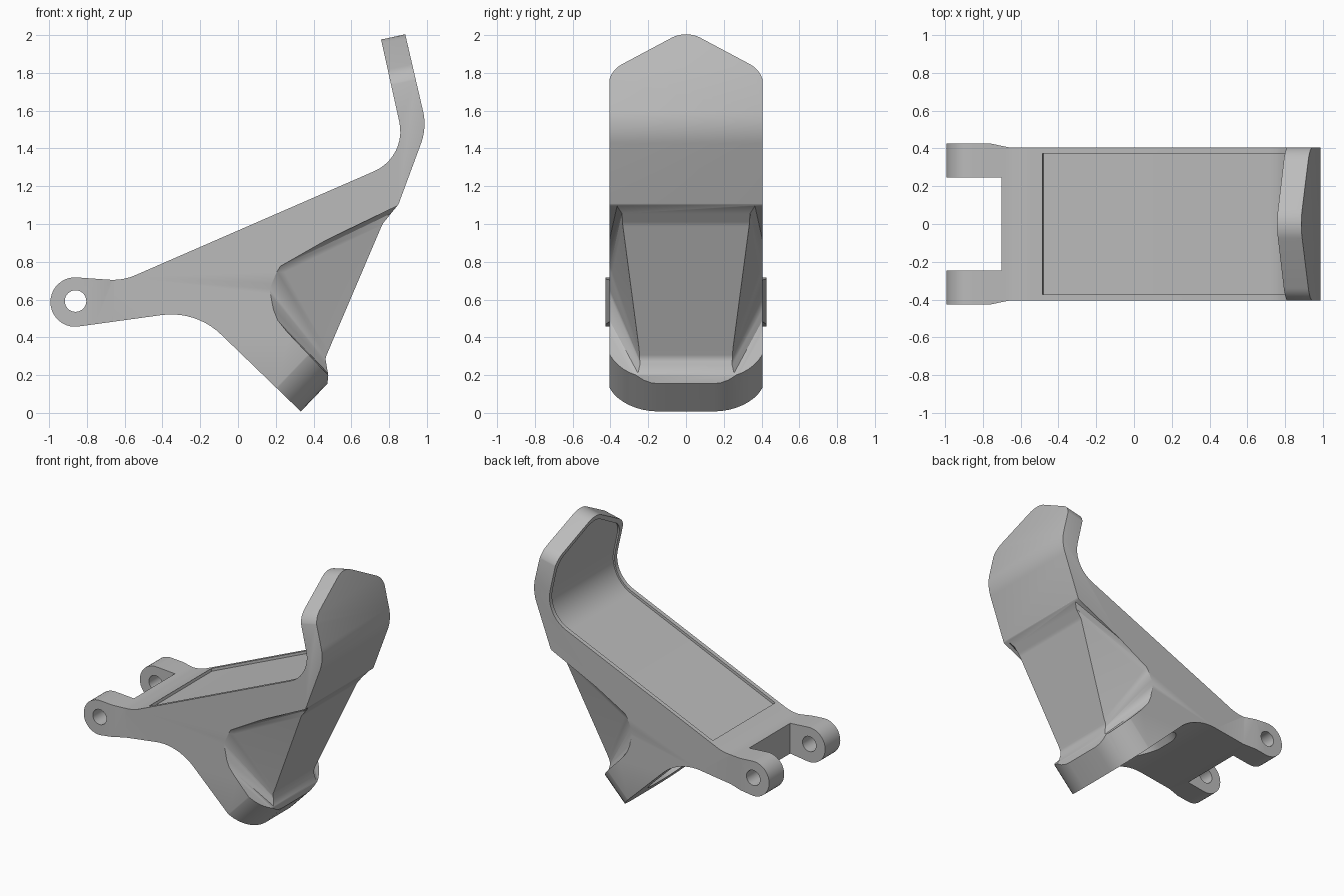
import bpy, bmesh, math
from mathutils import Vector

if "Cube" in bpy.data.objects:
    bpy.data.objects.remove(bpy.data.objects["Cube"])

grey = bpy.data.materials.new("plain grey")
grey.use_nodes = True
COLOUR = (0.5, 0.5, 0.5, 1)
grey.diffuse_color = COLOUR
grey.node_tree.nodes["Principled BSDF"].inputs["Base Color"].default_value = COLOUR


def rounded(corners, steps=10):
    """Closed outline of (u, v, radius) corners with arcs at the corners."""
    out = []
    for i, (u, v, r) in enumerate(corners):
        p = Vector((u, v))
        if r == 0:
            out.append(p)
            continue
        a = (Vector(corners[i - 1][:2]) - p).normalized()
        b = (Vector(corners[(i + 1) % len(corners)][:2]) - p).normalized()
        half = math.acos(a.dot(b)) / 2
        centre = p + (a + b).normalized() * (r / math.sin(half))
        start = p + a * (r / math.tan(half)) - centre
        end = p + b * (r / math.tan(half)) - centre
        turn = math.atan2(start.x * end.y - start.y * end.x, start.dot(end))
        for k in range(steps + 1):
            c, s = math.cos(turn * k / steps), math.sin(turn * k / steps)
            out.append(centre + Vector((c * start.x - s * start.y, s * start.x + c * start.y)))
    return out


def finish(name, bm):
    """Turn a closed bmesh into an object with outward normals."""
    bmesh.ops.recalc_face_normals(bm, faces=bm.faces[:])
    if bm.calc_volume(signed=True) < 0:
        bmesh.ops.reverse_faces(bm, faces=bm.faces[:])
    me = bpy.data.meshes.new(name)
    bm.to_mesh(me)
    bm.free()
    me.materials.append(grey)
    ob = bpy.data.objects.new(name, me)
    bpy.context.scene.collection.objects.link(ob)
    return ob


def prism(name, outline, place, lo, hi):
    """Extrude an outline from lo to hi; place(u, v, w) gives the 3D point."""
    bm = bmesh.new()
    low, high = [[bm.verts.new(place(p[0], p[1], w)) for p in outline] for w in (lo, hi)]
    bm.faces.new(low[::-1])
    bm.faces.new(high)
    for i in range(len(outline)):
        bm.faces.new((low[i - 1], low[i], high[i], high[i - 1]))
    return finish(name, bm)


def rounded_hull(name, points, radius):
    """Convex hull of equal balls placed at the points."""
    bm = bmesh.new()
    bmesh.ops.create_icosphere(bm, subdivisions=2, radius=radius)
    ball = [v.co.copy() for v in bm.verts]
    bm.clear()
    for p in points:
        for d in ball:
            bm.verts.new(Vector(p) + d)
    bmesh.ops.convex_hull(bm, input=bm.verts[:])
    loose = [v for v in bm.verts if not v.link_faces]
    bmesh.ops.delete(bm, geom=loose, context="VERTS")
    return finish(name, bm)


def combine(ob, tool, op="DIFFERENCE"):
    mod = ob.modifiers.new("step", "BOOLEAN")
    mod.operation = op
    mod.solver = "EXACT"
    mod.object = tool
    bpy.context.view_layer.objects.active = ob
    bpy.ops.object.modifier_apply(modifier=mod.name)
    bpy.data.objects.remove(tool)


def side(u, v, w):
    return (u, w, v)


def plan(u, v, w):
    return (u, v, w)


def socket(u, v, w):
    """u across, v up the socket mouth, w into the socket."""
    return (0.335 - 0.72 * v + 0.69 * w, u, 0.01 + 0.69 * v + 0.72 * w)


def hood(u, v, w):
    """Outline across the hood, sheared along its thickness."""
    return (w, u, v + 0.22 * (w - 0.85))


def hood_outline(inset, foot):
    w, top = 0.41 - inset, 2.02 - inset
    right = foot + [(w, top - 0.23 + inset * 0.4, 0.14)]
    left = [(-u, v, r) for u, v, r in reversed(right)]
    return rounded(right + [(0, top, 0.16)] + left)


# Side profile of the whole bracket
back = [(0.75, 2.01, 0), (0.876, 2.045, 0), (1.0, 1.51, 0.3), (0.85, 1.105, 0.02)]
neck = [(0.765, 1.0, 0.1), (0.462, 0.29, 0.06), (0.478, 0.2, 0), (0.47, 0.12, 0), (0.36, -0.019, 0)]
arm = [(-0.222, 0.543, 0.38), (-0.993, 0.437, 0.13), (-0.993, 0.727, 0.13), (-0.61, 0.7, 0.3)]
bend = [(0.895, 1.355, 0.23)]
body = prism("bracket", rounded(back + neck + arm + bend), side, -0.425, 0.425)

# Side trims, leaving the hinge ears slightly proud
for s in (-1, 1):
    trim = [(-0.78, 0.43), (-0.66, 0.405), (1.3, 0.405), (1.3, 0.6), (-0.78, 0.6)]
    combine(body, prism("trim_cutter", [(x, s * y) for x, y in trim], plan, -1, 3))

# Pointed hood tip and rounded socket end
tip = hood_outline(0, [(0.6, -1.5, 0), (0.6, 1.42, 0), (0.41, 1.43, 0)])
combine(body, prism("tip_cutter", tip, hood, -2, 2), "INTERSECT")
u_shape = rounded([(0.6, 3, 0), (-0.6, 3, 0), (-0.6, 0.36, 0), (-0.43, 0.35, 0.05),
                   (-0.4, 0, 0.28), (0.4, 0, 0.28), (0.43, 0.35, 0.05), (0.6, 0.36, 0)])
combine(body, prism("socket_cutter", u_shape, socket, -3, 3), "INTERSECT")

# Soften the outer edge of the hood
bm = bmesh.new()
bm.from_mesh(body.data)
bmesh.ops.dissolve_limit(bm, angle_limit=0.01, verts=bm.verts[:], edges=bm.edges[:])
sharp = []
for e in bm.edges:
    m = (e.verts[0].co + e.verts[1].co) / 2
    outer = m.x > 0.93 - 0.2 * max(0, m.z - 1.6) - 0.45 * max(0, 1.35 - m.z)
    if m.z > 1.13 and outer and len(e.link_faces) == 2 and e.calc_face_angle() > 0.7:
        sharp.append(e)
bmesh.ops.bevel(bm, geom=sharp, offset=0.03, segments=4, profile=0.5, affect="EDGES", clamp_overlap=True)
bm.to_mesh(body.data)
bm.free()

# Soft pockets that narrow the neck
for s in (-1, 1):
    core = [(0.225, 0.55, 0.45), (0.2, 0.66, 0.455), (0.245, 0.745, 0.45),
            (0.56, 0.197, 0.26), (0.9, 1.06, 0.38)]
    points = [(x, s * y, z) for x, z, depth in core for y in (depth, 0.7)]
    combine(body, rounded_hull("pocket_cutter", points, 0.06))

# Hinge fork gap and pin hole
combine(body, prism("fork_cutter", [(-1.2, -0.245), (-0.7, -0.245), (-0.7, 0.245), (-1.2, 0.245)], plan, 0, 1))
angles = [k * math.pi / 16 for k in range(32)]
ring = [(-0.86 + 0.057 * math.cos(a), 0.592 + 0.057 * math.sin(a)) for a in angles]
combine(body, prism("pin_cutter", ring, side, -1, 1))

# Shallow pad recess running up into the hood
lower = [(-0.48, 0.735, 0), (0.907, 1.34, 0.255), (0.74, 2.15, 0)]
upper = [(0.68, 2.13, 0), (0.835, 1.39, 0.17), (-0.5, 0.81, 0)]
pad = prism("pad_cutter", rounded(lower + upper), side, -0.5, 0.5)
limit = hood_outline(0.037, [(0.373, -1.5, 0)])
combine(pad, prism("pad_limit", limit, hood, -2, 2), "INTERSECT")
combine(body, pad)

# Socket cavity in the underside
mouth = rounded([(0.25, 0.15, 0.2), (0.25, 0.8, 0.2), (-0.25, 0.8, 0.2), (-0.25, 0.15, 0.2)])
combine(body, prism("cavity_cutter", mouth, socket, -0.2, 0.3))

bpy.ops.object.select_all(action="DESELECT")
body.select_set(True)
bpy.context.view_layer.objects.active = body
bpy.ops.object.shade_smooth_by_angle(angle=math.radians(32))
